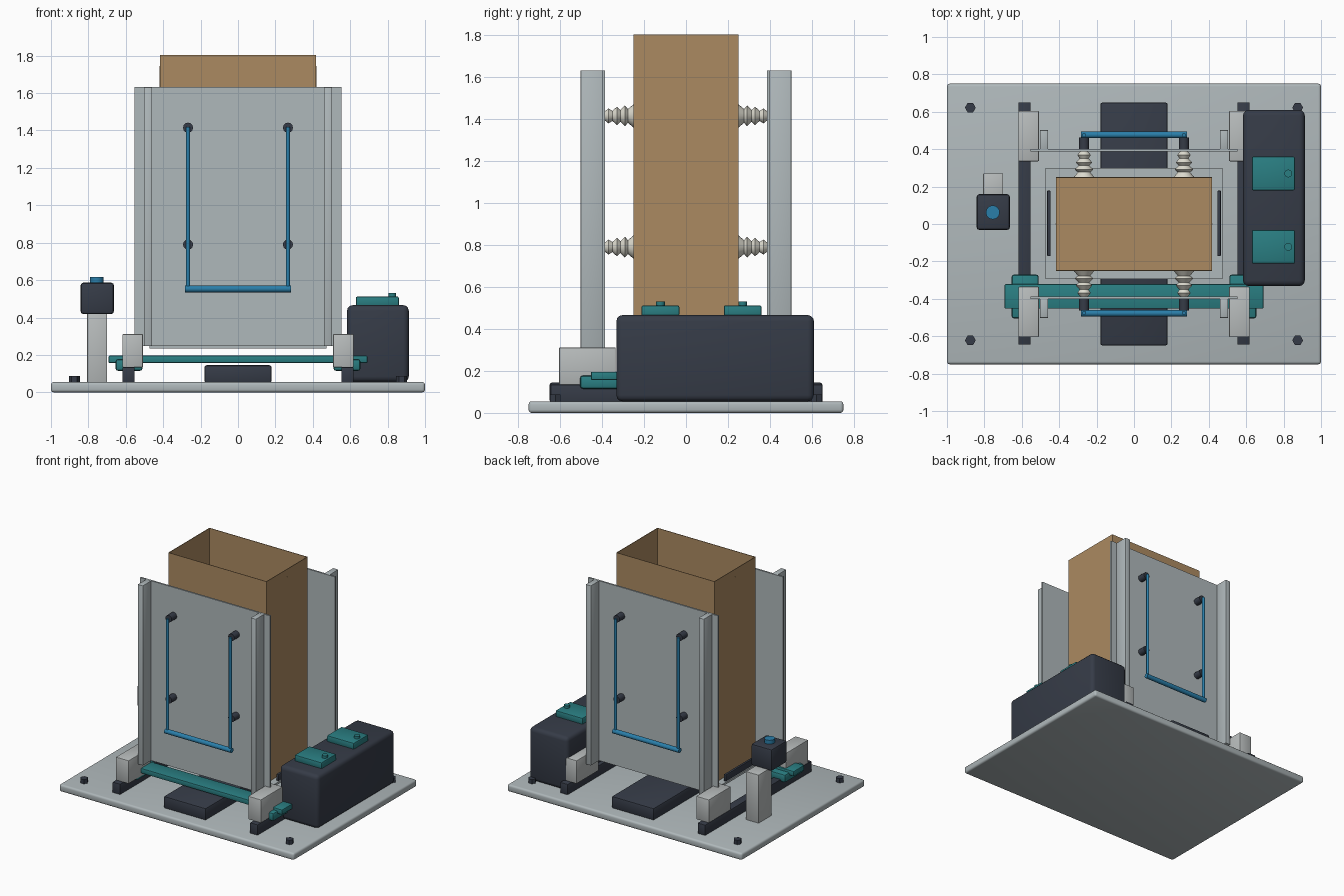
import bpy, bmesh, math
from mathutils import Vector

old = bpy.data.objects.get("Cube")
if old:
    bpy.data.objects.remove(old, do_unlink=True)


def material(name, r, g, b):
    m = bpy.data.materials.new(name)
    m.use_nodes = True
    m.diffuse_color = (r, g, b, 1)
    m.node_tree.nodes["Principled BSDF"].inputs["Base Color"].default_value = (r, g, b, 1)
    return m


STEEL = material("steel grey", 0.43, 0.48, 0.495)
PALE = material("pale grey", 0.48, 0.505, 0.505)
KRAFT = material("kraft brown", 0.41, 0.255, 0.12)
DARK = material("dark slate", 0.036, 0.044, 0.063)
TEAL = material("teal", 0.023, 0.21, 0.225)
BLUE = material("pipe blue", 0.023, 0.21, 0.40)
CREAM = material("cream rubber", 0.73, 0.715, 0.63)


def finish(name, bm, mat, smooth=False):
    bmesh.ops.recalc_face_normals(bm, faces=bm.faces)
    me = bpy.data.meshes.new(name)
    bm.to_mesh(me)
    bm.free()
    me.materials.append(mat)
    ob = bpy.data.objects.new(name, me)
    bpy.context.collection.objects.link(ob)
    if smooth:
        bpy.ops.object.select_all(action="DESELECT")
        ob.select_set(True)
        bpy.context.view_layer.objects.active = ob
        bpy.ops.object.shade_smooth_by_angle(angle=math.radians(35))
    return ob


def box(name, xs, ys, zs, mat, bevel=0.0, segments=2, open_top=False):
    """Box from x, y and z ranges, with optional rounded edges."""
    bm = bmesh.new()
    bmesh.ops.create_cube(bm, size=1)
    for v in bm.verts:
        v.co = Vector(r[0] if c < 0 else r[1] for r, c in zip((xs, ys, zs), v.co))
    if open_top:
        top = [f for f in bm.faces if f.calc_center_median().z > zs[1] - 1e-4]
        bmesh.ops.delete(bm, geom=top, context="FACES")
    if bevel:
        bmesh.ops.bevel(bm, geom=bm.edges[:], offset=bevel, segments=segments,
                        profile=0.5, affect="EDGES")
    return finish(name, bm, mat, bevel > 0)


def lathe(name, base, axis, profile, mat, sides=20):
    """Turned part: profile of (distance along axis, radius)."""
    rot = Vector((0, 0, 1)).rotation_difference(Vector(axis))
    bm = bmesh.new()
    rings = []
    for d, r in profile:
        ring = []
        for i in range(sides):
            a = math.tau * i / sides
            p = Vector((r * math.cos(a), r * math.sin(a), d))
            ring.append(bm.verts.new(Vector(base) + rot @ p))
        rings.append(ring)
    for lo, hi in zip(rings, rings[1:]):
        for i in range(sides):
            j = (i + 1) % sides
            bm.faces.new((lo[i], lo[j], hi[j], hi[i]))
    bm.faces.new(rings[0])
    bm.faces.new(rings[-1])
    return finish(name, bm, mat, sides > 8)


def rod(name, base, axis, length, radius, mat, sides=16):
    return lathe(name, base, axis, [(0, radius), (length, radius)], mat, sides)


def span(a, b, s):
    """Range a..b mirrored to the side given by s."""
    return tuple(sorted((a * s, b * s)))


SIDES = ((-1, "right"), (1, "left"))
ENDS = ((-1, "front"), (1, "back"))

# Base plate, corner bolts and central plinth
box("base_plate", (-1, 1), (-0.75, 0.75), (0, 0.055), STEEL, 0.015, 3)
for s, side in SIDES:
    for e, end in ENDS:
        rod(f"bolt_{end}_{side}", (0.875 * s, 0.622 * e, 0.05), (0, 0, 1), 0.038, 0.029, DARK, 6)
box("plinth", (-0.18, 0.18), (-0.65, 0.65), (0.05, 0.145), DARK, 0.012)

# Floor rails and carriage blocks
for s, side in SIDES:
    box(f"rail_{side}", span(0.553, 0.618, s), (-0.645, 0.65), (0.05, 0.135), DARK, 0.005)
    for e, end in ENDS:
        box(f"carriage_{end}_{side}", span(0.508, 0.618, s), span(0.335, 0.605, e),
            (0.133, 0.312), PALE, 0.006)
    box(f"slide_shoe_{side}", span(0.51, 0.655, s), (-0.505, -0.27), (0.115, 0.178), TEAL, 0.014)
box("drive_bar", (-0.692, 0.692), (-0.453, -0.322), (0.157, 0.196), TEAL, 0.006)

# Support tray with side guides
box("tray", (-0.472, 0.472), (-0.295, 0.3), (0.234, 0.25), STEEL)
for s, side in SIDES:
    box(f"tray_guide_{side}", span(0.446, 0.464, s), (-0.172, 0.178), (0.248, 0.3), DARK, 0.003)

# Open paper bag with side creases
bag = box("bag", (-0.418, 0.418), (-0.25, 0.25), (0.252, 1.803), KRAFT, open_top=True)
wall = bag.modifiers.new("wall", "SOLIDIFY")
wall.thickness = 0.006
wall.offset = -1
for s, side in SIDES:
    box(f"bag_crease_{side}", span(0.416, 0.42, s), (-0.002, 0.002), (0.252, 1.745), KRAFT)

# Suction panels, each with ribs, cups, fittings and pipework
BELLOWS = [(0, 0.018), (0.022, 0.036), (0.04, 0.024), (0.062, 0.044), (0.078, 0.028),
           (0.1, 0.05), (0.114, 0.033), (0.142, 0.056)]
for e, end in ENDS:
    box(f"panel_{end}", (-0.553, 0.553), span(0.387, 0.4, e), (0.248, 1.632), STEEL)
    for s, side in SIDES:
        box(f"panel_rib_{end}_{side}", span(0.459, 0.503, s), span(0.398, 0.502, e),
            (0.248, 1.632), STEEL, 0.003)
        for z, level in ((0.79, "lower"), (1.415, "upper")):
            x = 0.267 * s
            lathe(f"cup_{end}_{side}_{level}", (x, 0.391 * e, z), (0, -e, 0), BELLOWS, CREAM)
            rod(f"fitting_{end}_{side}_{level}", (x, 0.395 * e, z), (0, e, 0), 0.068, 0.027, DARK, 12)
        rod(f"pipe_{end}_{side}", (0.267 * s, 0.475 * e, 0.55), (0, 0, 1), 0.868, 0.011, BLUE, 12)
    rod(f"manifold_{end}", (-0.283, 0.477 * e, 0.553), (1, 0, 0), 0.566, 0.018, BLUE)

# Pump housing with two lids
box("pump_housing", (0.583, 0.913), (-0.332, 0.61), (0.055, 0.466), DARK, 0.03, 3)
for y, end in ((-0.122, "front"), (0.27, "back")):
    box(f"lid_{end}", (0.63, 0.86), (y - 0.09, y + 0.09), (0.46, 0.512), TEAL, 0.008)
    rod(f"lid_knob_{end}", (0.825, y, 0.505), (0, 0, 1), 0.026, 0.021, TEAL)

# Control post with head and button
box("control_post", (-0.807, -0.7), (0.11, 0.27), (0.05, 0.425), PALE, 0.004)
box("control_head", (-0.842, -0.663), (-0.032, 0.16), (0.418, 0.587), DARK, 0.016)
rod("control_button", (-0.755, 0.062, 0.58), (0, 0, 1), 0.037, 0.037, BLUE, 24)
